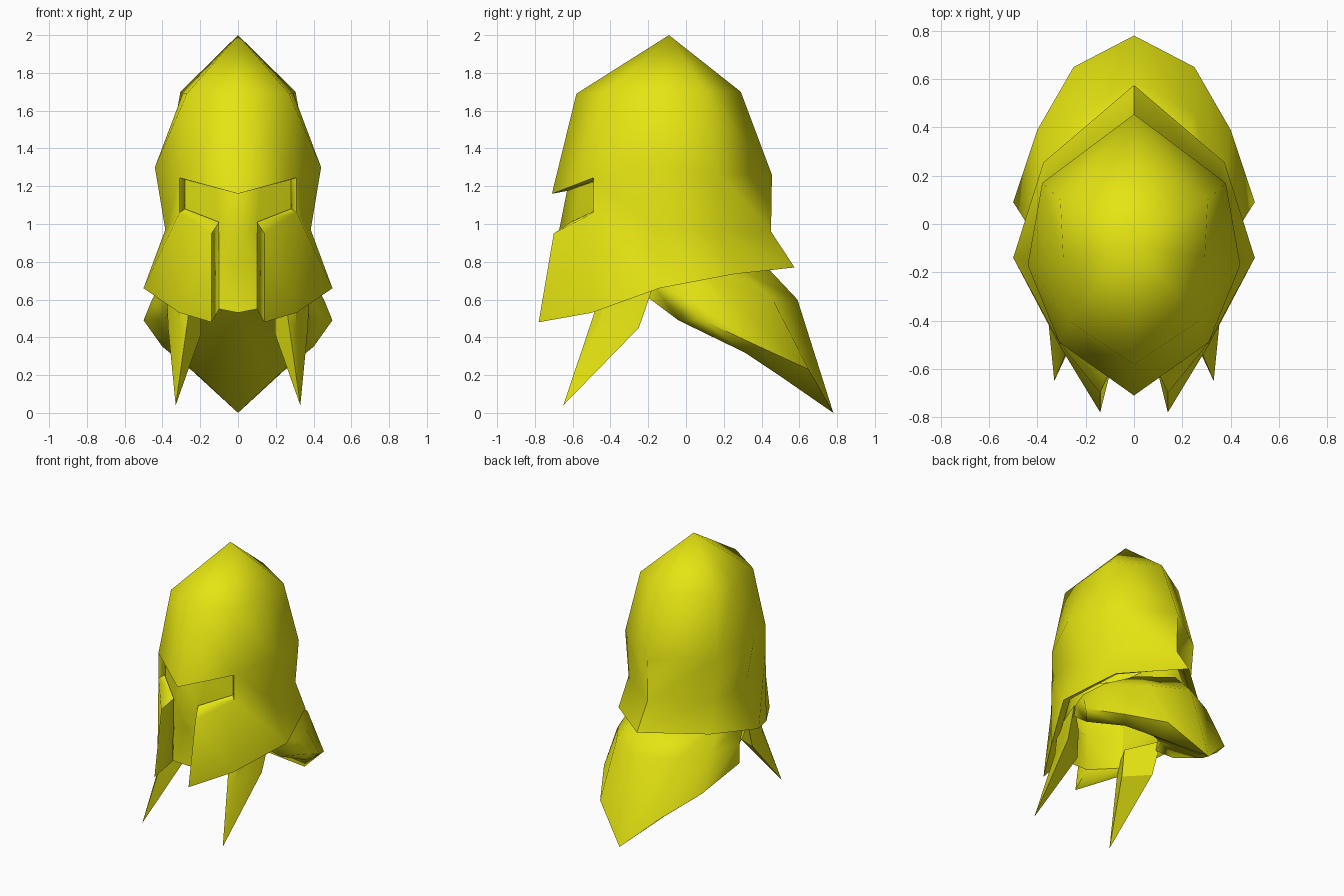
import bpy, bmesh, math

if "Cube" in bpy.data.objects:
    bpy.data.objects.remove(bpy.data.objects["Cube"])

gold = bpy.data.materials.new("golden yellow")
gold.diffuse_color = (0.78, 0.78, 0.006, 1)
gold.use_nodes = True
gold.node_tree.nodes["Principled BSDF"].inputs["Base Color"].default_value = gold.diffuse_color


def loft(rows, skip=(), apex=None, closed=False, extra=()):
    """Quads between successive rows, plus an apex fan, end loop or extra faces."""
    bm = bmesh.new()
    vs = [[bm.verts.new(p) for p in row] for row in rows]
    pairs = list(zip(vs, vs[1:]))
    if closed:
        pairs.append((vs[-1], vs[0]))
        bm.faces.new([row[0] for row in vs])
    for r, (a, b) in enumerate(pairs):
        for c in range(len(a) - 1):
            if (r, c) not in skip:
                bm.faces.new((a[c], b[c], b[c + 1], a[c + 1]))
    if apex:
        top = bm.verts.new(apex)
        for c in range(len(vs[0]) - 1):
            bm.faces.new((top, vs[0][c], vs[0][c + 1]))
    for face in extra:
        bm.faces.new([vs[r][c] for r, c in face])
    return bm


def finish(name, bm, angle=75, fix_normals=False):
    """Mirror the half shape and shade it."""
    bmesh.ops.remove_doubles(bm, verts=bm.verts, dist=0.0005)
    if fix_normals:
        bmesh.ops.recalc_face_normals(bm, faces=bm.faces)
    me = bpy.data.meshes.new(name)
    bm.to_mesh(me)
    bm.free()
    me.materials.append(gold)
    ob = bpy.data.objects.new(name, me)
    bpy.context.collection.objects.link(ob)
    bpy.ops.object.select_all(action='DESELECT')
    ob.select_set(True)
    bpy.context.view_layer.objects.active = ob
    ob.modifiers.new("mirror", 'MIRROR')
    bpy.ops.object.modifier_apply(modifier="mirror")
    bpy.ops.object.shade_smooth_by_angle(angle=math.radians(angle))


# Helmet shell: outer rings from crown to rim, then inner rings back up;
# each ring runs from the front to the back
rings = [
    [(0, -.58, 1.69), (.27, -.40, 1.69), (.293, -.14, 1.69), (.305, .10, 1.70), (0, .29, 1.70)],
    [(0, -.71, 1.16), (.31, -.49, 1.245), (.44, -.17, 1.30), (.38, .17, 1.27), (0, .455, 1.26)],
    [(.14, -.70, .95), (.31, -.49, 1.06), (.385, -.16, .97), (.345, .18, .95), (0, .45, .96)],
    [(.14, -.78, .48), (.31, -.50, .53), (.50, -.14, .66), (.375, .255, .735), (0, .575, .77)],
    [(.10, -.62, .55), (.285, -.46, .56), (.45, -.13, .68), (.335, .22, .76), (0, .51, .80)],
    [(.10, -.61, 1.01), (.28, -.46, 1.08), (.345, -.15, .98), (.30, .15, .96), (0, .40, .97)],
    [(0, -.63, 1.175), (.28, -.46, 1.235), (.40, -.16, 1.30), (.34, .15, 1.27), (0, .41, 1.26)],
]
# the eye opening is skipped and its edges and the cheek slit are walled
walls = [
    [(1, 0), (6, 0), (6, 1), (1, 1)],
    [(1, 1), (6, 1), (5, 1), (2, 1)],
    [(2, 1), (5, 1), (5, 0), (2, 0)],
    [(2, 0), (5, 0), (4, 0), (3, 0)],
]
shell = loft(rings, skip={(1, 0), (5, 0)}, apex=(0, -.09, 2.0), extra=walls)
finish("helmet_shell", shell, angle=70)

# Face mask recessed behind the eye openings and the slit, with a nose ridge
mask = loft([
    [(0, -.63, 1.175), (.12, -.56, 1.20), (.28, -.455, 1.235)],
    [(0, -.675, .95), (.10, -.60, .96), (.28, -.45, 1.05)],
    [(0, -.58, .80), (.10, -.605, .80), (.28, -.45, .80)],
    [(0, -.59, .53), (.10, -.615, .55), (.28, -.455, .56)],
])
finish("face_mask", mask, angle=89)

# Neck guard: closed section, each row running from the side to the back
guard = loft([
    [(.40, -.06, .70), (.34, .10, .74), (.22, .28, .76), (0, .43, .77)],
    [(.455, .02, .60), (.38, .25, .59), (.25, .46, .60), (0, .59, .60)],
    [(.50, .09, .49), (.40, .39, .35), (.25, .65, .23), (0, .78, 0)],
    [(.38, -.04, .49), (.34, .31, .32), (.19, .52, .18), (0, .78, 0)],
    [(.36, -.20, .61), (.28, -.05, .58), (.15, .02, .55), (0, .03, .54)],
    [(.36, -.18, .69), (.28, -.03, .66), (.15, .06, .64), (0, .08, .64)],
], closed=True)
finish("neck_guard", guard, fix_normals=True, angle=72)

# Pointed cheek fangs hanging below the rim
fang = bmesh.new()
levels = [
    [(.38, -.17, .68), (.31, -.43, .62), (.27, -.46, .62), (.20, -.34, .62)],
    [(.37, -.25, .45), (.305, -.465, .45), (.265, -.495, .50), (.195, -.36, .42)],
]
up, low = [[fang.verts.new(p) for p in lv] for lv in levels]
tip = fang.verts.new((.33, -.65, .04))
fang.faces.new(up)
for i in range(4):
    j = (i + 1) % 4
    fang.faces.new((up[i], low[i], low[j], up[j]))
    fang.faces.new((low[i], tip, low[j]))
finish("cheek_fangs", fang, fix_normals=True, angle=25)
